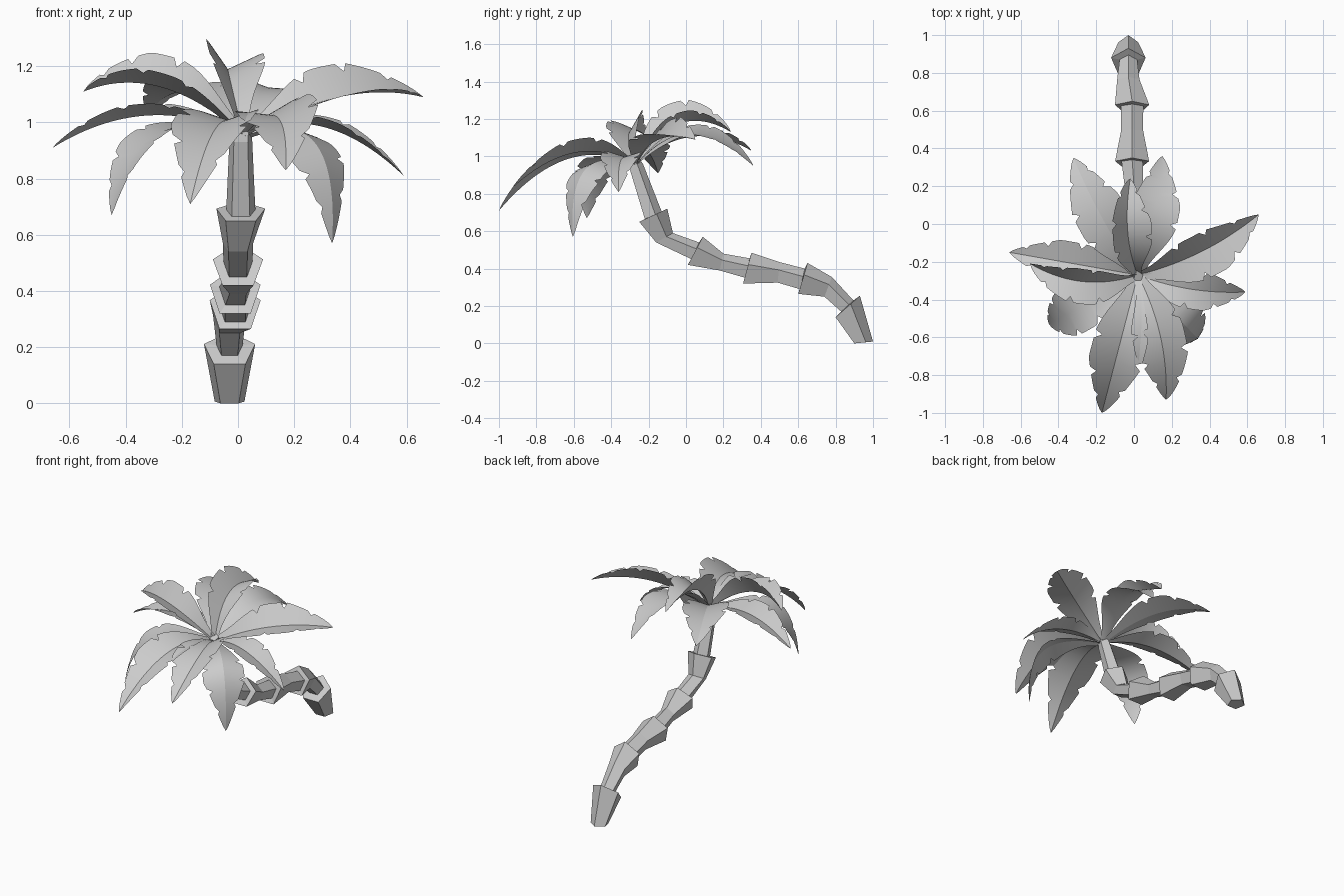
import bpy, bmesh, math
from mathutils import Vector, Matrix

cube = bpy.data.objects.get("Cube")
if cube:
    bpy.data.objects.remove(cube, do_unlink=True)

# One plain grey for the whole tree
grey = bpy.data.materials.new("plain grey")
grey.use_nodes = True
grey.diffuse_color = (0.6, 0.6, 0.6, 1)
grey.node_tree.nodes["Principled BSDF"].inputs["Base Color"].default_value = grey.diffuse_color


def finish(name, bm, smooth_angle=None):
    mesh = bpy.data.meshes.new(name)
    bm.to_mesh(mesh)
    bm.free()
    mesh.materials.append(grey)
    obj = bpy.data.objects.new(name, mesh)
    bpy.context.collection.objects.link(obj)
    if smooth_angle:
        bpy.ops.object.select_all(action='DESELECT')
        obj.select_set(True)
        bpy.context.view_layer.objects.active = obj
        bpy.ops.object.shade_smooth_by_angle(angle=math.radians(smooth_angle))


def pentagon(bm, x, flat_y, flat_z, ridge_y, ridge_z):
    """Five-sided ring: flat side at the underside, ridge on the back."""
    flat, ridge = Vector((x, flat_y, flat_z)), Vector((x, ridge_y, ridge_z))
    span = ridge - flat
    radius = span.length / (1 + math.cos(math.pi / 5))
    up = span.normalized()
    centre = ridge - up * radius
    ring = []
    for k in range(5):
        a = math.tau * k / 5
        ring.append(bm.verts.new(centre + radius * (up * math.cos(a) + Vector((math.sin(a), 0, 0)))))
    return ring


# Trunk: flared sections, each growing out of the collar below it
trunk_rings = [
    (-.03, .9, 0, 1, .01), (-.03, .8, .14, .93, .255),
    (-.03, .83, .17, .895, .23), (-.03, .74, .25, .78, .355), (-.01, .6, .265, .65, .43),
    (-.01, .61, .29, .635, .4), (-.01, .49, .325, .5, .435), (-.01, .305, .32, .35, .485),
    (-.01, .32, .35, .34, .455), (0, .18, .39, .2, .48), (0, .01, .42, .09, .57),
    (0, .03, .45, .07, .54), (0, -.16, .54, -.07, .59), (.01, -.25, .65, -.1, .72),
    (.01, -.22, .665, -.13, .705), (.01, -.3, .93, -.23, .96), (.02, -.3, .97, -.25, .99),
]
bm = bmesh.new()
rings = [pentagon(bm, *r) for r in trunk_rings]
for low, high in zip(rings, rings[1:]):
    for k in range(5):
        n = (k + 1) % 5
        bm.faces.new((low[k], low[n], high[n], high[k]))
bm.faces.new(rings[0])
bm.faces.new(rings[-1])
bmesh.ops.recalc_face_normals(bm, faces=bm.faces)
finish("trunk", bm)

# Leaves
CROWN = Vector((.02, -.27, .95))
STEPS = 36
NICKS = {-1: (13, 21, 29), 1: (16, 25, 31)}


def half_width(t):
    rise = min(1, t / .45)
    rise = .2 + .8 * rise * rise * (3 - 2 * rise)
    return rise * min(1, (1 - t) * 2.5) ** .8


def leaf(name, tip, lift, width, fold=20, roll=0, bow=0, reach=.5):
    """Arched blade creased along its rib, with nicked edges."""
    tip = Vector(tip)
    across = (tip - CROWN).cross(Vector((0, 0, 1))).normalized()
    control = CROWN.lerp(tip, reach) + across * bow
    control.z = lift
    bm = bmesh.new()
    rows = []
    for i in range(STEPS + 1):
        t = i / STEPS
        rib = CROWN * (1 - t) ** 2 + control * 2 * t * (1 - t) + tip * t * t
        along = ((control - CROWN) * (1 - t) + (tip - control) * t).normalized()
        # The blade keeps facing away from the crown even where it hangs down
        side = Matrix.Rotation(math.radians(roll), 3, along) @ across
        side = (side - along * side.dot(along)).normalized()
        up = side.cross(along)
        row = {0: bm.verts.new(rib)}
        for s in (-1, 1):
            w = width * half_width(t)
            if i in NICKS[s]:
                w *= .74
            a = math.radians(fold)
            out = side * s * math.cos(a) + up * math.sin(a)
            edge = rib + out * w + along * width * .3 * t * (1 - t)
            row[s] = bm.verts.new(edge) if i < STEPS else row[0]
        rows.append(row)
    for a, b in zip(rows, rows[1:]):
        for quad in ((a[-1], a[0], b[0], b[-1]), (a[0], a[1], b[1], b[0])):
            bm.faces.new(list(dict.fromkeys(quad)))
    bm.normal_update()
    finish(name, bm, 25)


leaf("left_leaf", (.66, .05, 1.09), 1.16, .145, 28, 22, .08)
leaf("left_low_leaf", (.59, -.36, .81), 1.09, .11, 18, 0, .06)
leaf("left_front_leaf", (.335, -.605, .57), 1.1, .13, -15, 0, 0, 1.1)
leaf("front_left_leaf", (.17, -.93, .83), 1.15, .15, 18, 12, -.09)
leaf("front_right_leaf", (-.17, -1, .71), 1.14, .15, 18)
leaf("right_front_leaf", (-.45, -.53, .67), 1.1, .13, 8, 0, 0, .85)
leaf("right_low_leaf", (-.66, -.15, .91), 1.12, .12, 20)
leaf("right_high_leaf", (-.55, -.21, 1.11), 1.22, .13, 42, -18, -.13)
leaf("back_upper_leaf", (-.02, .24, 1.13), 1.31, .14, 40, 15, -.07, .42)
leaf("back_right_leaf", (-.32, .35, 1.03), 1.22, .14, 15, 0, -.04)
leaf("back_left_leaf", (.15, .36, .95), 1.3, .13, 8, 12, .04)
